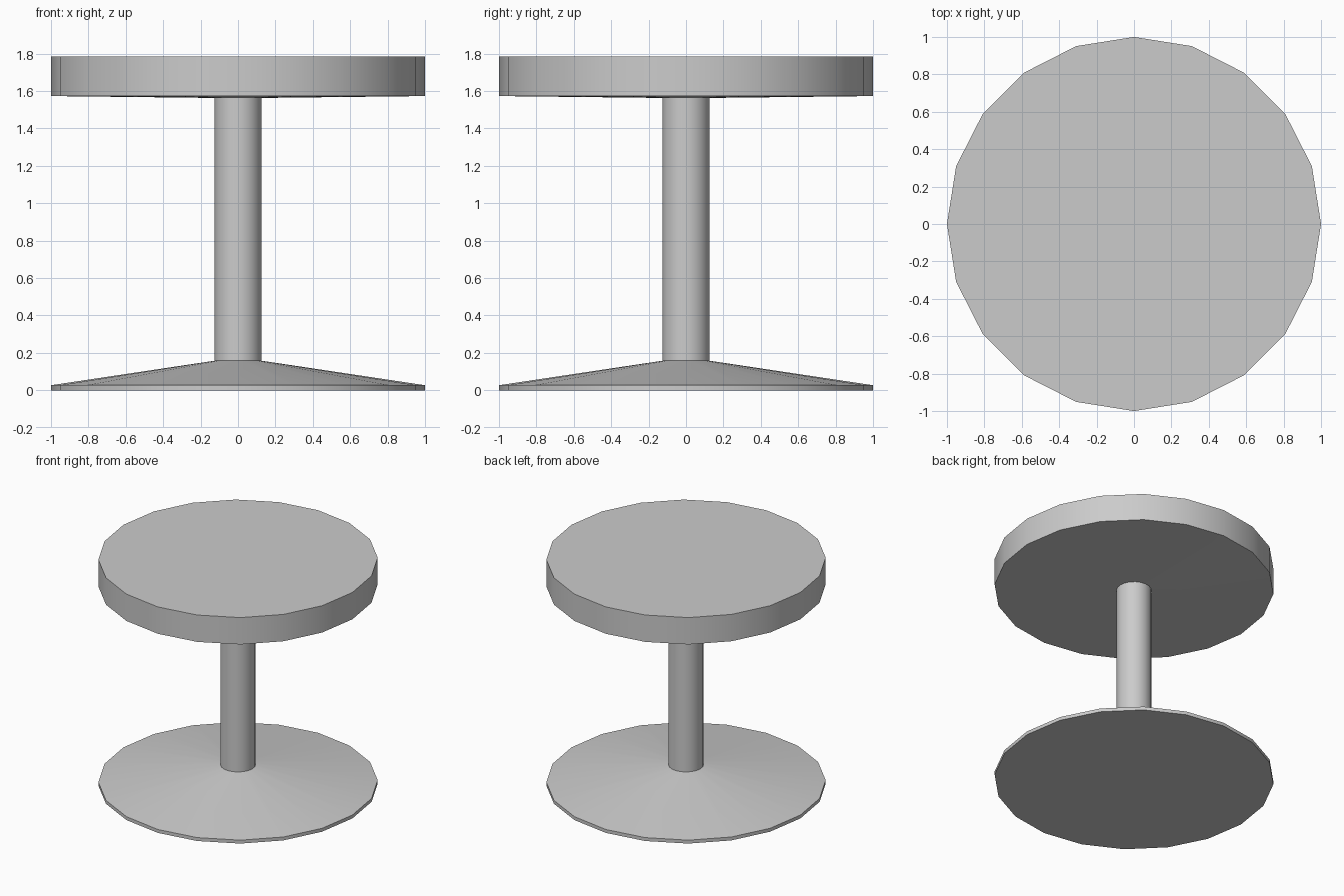
import bpy, bmesh, math

if "Cube" in bpy.data.objects:
    bpy.data.objects.remove(bpy.data.objects["Cube"])

SIDES = 20
POLE_R = 0.126


def lathe(name, profile, cap_bottom=False, cap_top=False):
    """Revolve (radius, z) points, listed bottom to top, around z."""
    bm = bmesh.new()
    rings = []
    for r, z in profile:
        rings.append([bm.verts.new((r * math.cos(2 * math.pi * i / SIDES),
                                    r * math.sin(2 * math.pi * i / SIDES), z))
                      for i in range(SIDES)])
    for low, high in zip(rings, rings[1:]):
        for i in range(SIDES):
            j = (i + 1) % SIDES
            bm.faces.new((low[i], low[j], high[j], high[i]))
    if cap_bottom:
        bm.faces.new(rings[0][::-1])
    if cap_top:
        bm.faces.new(rings[-1])
    mesh = bpy.data.meshes.new(name)
    bm.to_mesh(mesh)
    bm.free()
    obj = bpy.data.objects.new(name, mesh)
    bpy.context.collection.objects.link(obj)
    # Smooth round the sides, sharp at the rims
    bpy.ops.object.select_all(action='DESELECT')
    obj.select_set(True)
    bpy.context.view_layer.objects.active = obj
    bpy.ops.object.shade_smooth_by_angle(angle=math.radians(30))
    return obj


# Floor plate: thin rim rising in a shallow cone to the pole
base = lathe("base", [(1, 0), (1, 0.027), (POLE_R, 0.158)], cap_bottom=True)
# Sharp edge where the cone meets the rim and pole comes from the part split
pole = lathe("pole", [(POLE_R, 0.158), (POLE_R, 1.563)])
# Thick seat with a slightly dished underside
seat = lathe("seat", [(POLE_R, 1.563), (1, 1.573), (1, 1.785)], cap_top=True)
